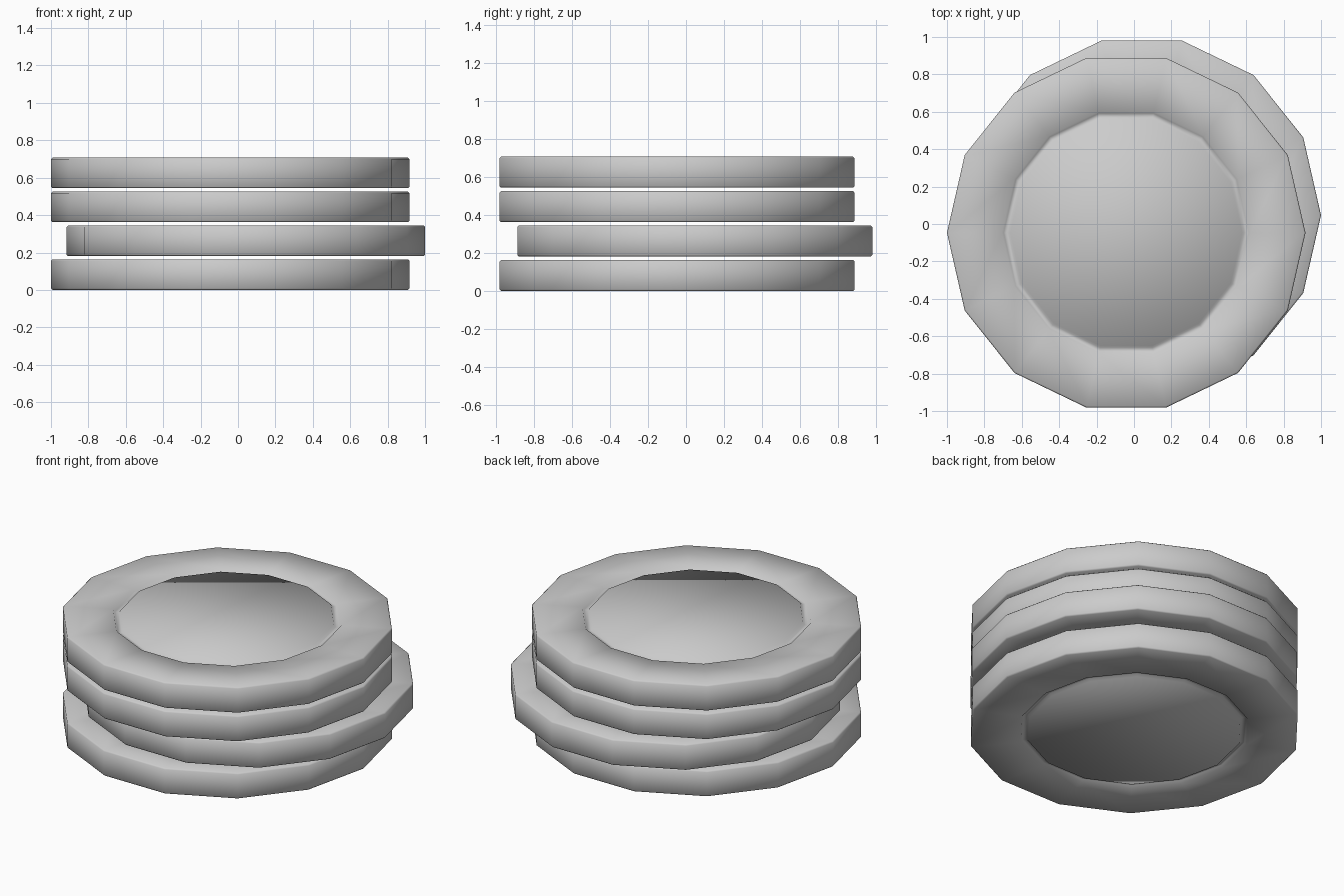
import bpy
import bmesh
from math import cos, sin, tau

cube = bpy.data.objects.get("Cube")
if cube:
    bpy.data.objects.remove(cube, do_unlink=True)

SIDES = 14
RADIUS = 0.9585
THICK = 0.163
PITCH = 0.1813
OFFSET = (0.0415, 0.047)

# Single plain grey
grey = bpy.data.materials.new("light_grey")
grey.use_nodes = True
colour = (0.6, 0.6, 0.6, 1)
grey.diffuse_color = colour
grey.node_tree.nodes["Principled BSDF"].inputs["Base Color"].default_value = colour

# Half profile (radius, depth below the face): grooved centre, broad rim, eased edge
HALF = [(0.62, 0), (0.63, 0.015), (0.655, 0.015), (0.665, 0),
        (RADIUS - 0.008, 0), (RADIUS, 0.008)]


def make_disc(name, x, y, z):
    bm = bmesh.new()
    profile = [(r, THICK - d) for r, d in HALF] + [(r, d) for r, d in reversed(HALF)]
    rings = [[bm.verts.new((r * cos(tau * i / SIDES), r * sin(tau * i / SIDES), h))
              for i in range(SIDES)] for r, h in profile]
    for a, b in zip(rings, rings[1:]):
        for i in range(SIDES):
            j = (i + 1) % SIDES
            bm.faces.new((a[i], b[i], b[j], a[j]))
    bm.faces.new(rings[0])
    bm.faces.new(reversed(rings[-1]))
    bmesh.ops.recalc_face_normals(bm, faces=bm.faces)
    for face in bm.faces:
        face.smooth = True
    mesh = bpy.data.meshes.new(name)
    bm.to_mesh(mesh)
    bm.free()
    mesh.materials.append(grey)
    disc = bpy.data.objects.new(name, mesh)
    disc.location = (x, y, z)
    bpy.context.collection.objects.link(disc)


# Stack of four discs, the second one slid aside
for n, name in enumerate(("bottom_disc", "shifted_disc", "upper_disc", "top_disc")):
    side = 1 if n == 1 else -1
    make_disc(name, side * OFFSET[0], side * OFFSET[1], n * PITCH)
